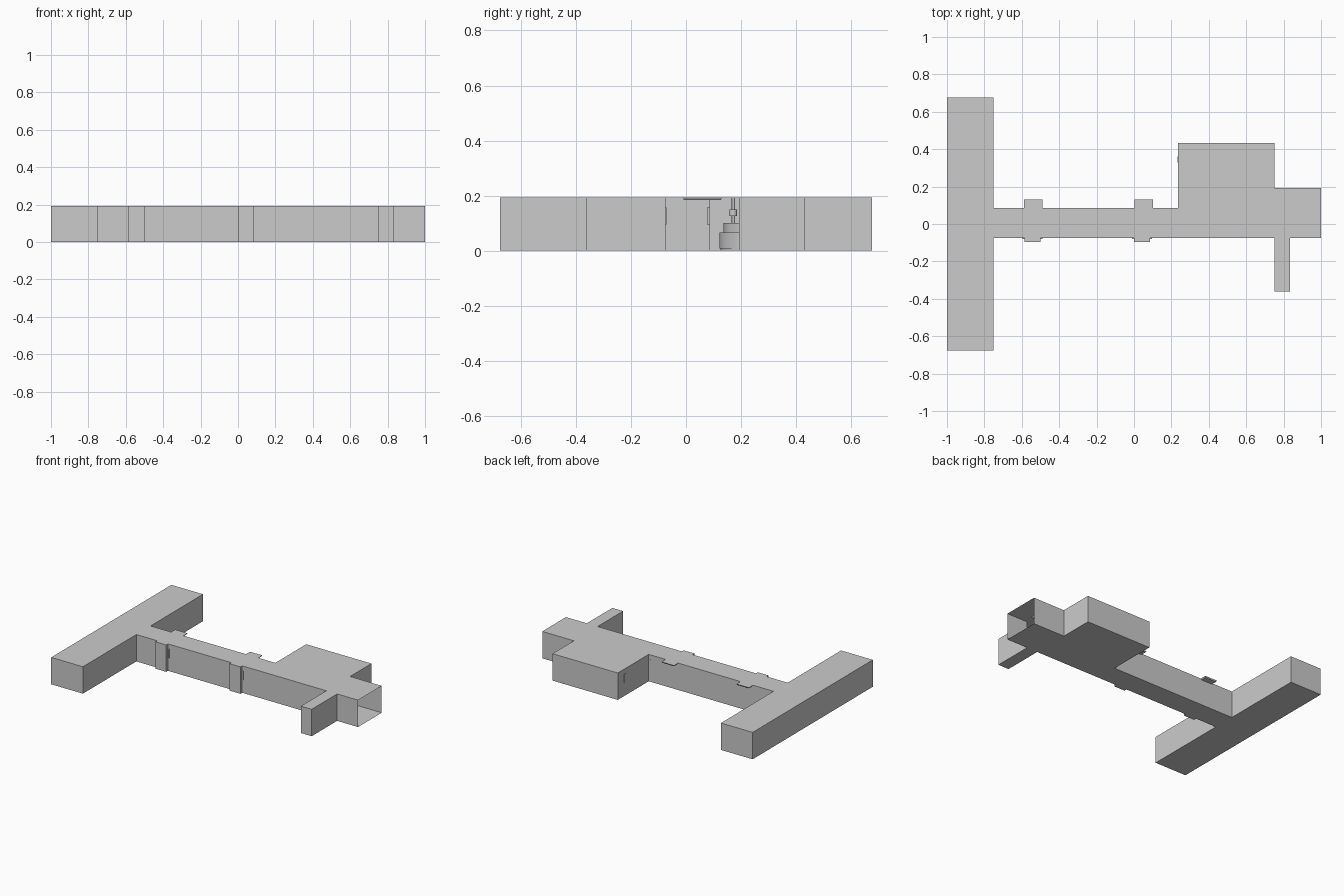
import bpy, bmesh, math

if "Cube" in bpy.data.objects:
    bpy.data.objects.remove(bpy.data.objects["Cube"])

H = 0.192


def make_object(name, bm):
    mesh = bpy.data.meshes.new(name)
    bm.to_mesh(mesh)
    bm.free()
    ob = bpy.data.objects.new(name, mesh)
    bpy.context.collection.objects.link(ob)
    return ob


def box(name, lo, hi, taper=0.0):
    bm = bmesh.new()
    bmesh.ops.create_cube(bm, size=1)
    for v in bm.verts:
        low = v.co.z < 0
        for i in range(3):
            v.co[i] = lo[i] + (v.co[i] + 0.5) * (hi[i] - lo[i])
        if low and taper:
            for i in (0, 1):
                mid = (lo[i] + hi[i]) / 2
                v.co[i] += taper if v.co[i] < mid else -taper
    return make_object(name, bm)


def cylinder(name, x, y, r, z0, z1, sides=24):
    bm = bmesh.new()
    bmesh.ops.create_cone(bm, cap_ends=True, segments=sides, radius1=r, radius2=r, depth=z1 - z0)
    bmesh.ops.translate(bm, verts=bm.verts, vec=(x, y, (z0 + z1) / 2))
    ob = make_object(name, bm)
    for p in ob.data.polygons:
        p.use_smooth = abs(p.normal.z) < 0.5
    return ob


# Thin-walled corridor shell: floor, ceiling and walls, open at the +x end
plan = [(-1, -0.677), (-0.75, -0.677), (-0.75, -0.075)]
doors = (-0.585, 0.0)
for x in doors:
    plan += [(x, -0.075), (x, -0.095), (x + 0.085, -0.095), (x + 0.085, -0.075)]
plan += [(0.75, -0.075), (0.75, -0.362), (0.835, -0.362), (0.835, -0.075),
         (1, -0.075), (1, 0.192), (0.75, 0.192), (0.75, 0.433),
         (0.235, 0.433), (0.235, 0.085), (-0.75, 0.085), (-0.75, 0.677), (-1, 0.677)]
bm = bmesh.new()
floor = [bm.verts.new((x, y, 0)) for x, y in plan]
roof = [bm.verts.new((x, y, H)) for x, y in plan]
bm.faces.new(floor[::-1])
bm.faces.new(roof)
for i, (a, b) in enumerate(zip(plan, plan[1:] + plan[:1])):
    if a[0] == 1 and b[0] == 1:
        continue
    j = (i + 1) % len(plan)
    bm.faces.new((floor[i], floor[j], roof[j], roof[i]))
make_object("corridor_shell", bm)

# Ceiling lamps and wall keypads beside each doorway
for i, x in enumerate((-0.588, 0.003, 0.755)):
    box(f"ceiling_lamp_{i}", (x, -0.012, 0.184), (x + 0.098, 0.131, H), 0.005)
for i, x in enumerate(doors):
    for s, dx in enumerate((-0.01, 0.086)):
        box(f"wall_keypad_{i}_{s}", (x + dx, -0.081, 0.095), (x + dx + 0.009, -0.071, 0.157))
box("room_keypad", (0.215, 0.076, 0.095), (0.225, 0.086, 0.157))
box("wall_panel", (0.233, 0.33, 0.095), (0.243, 0.362, 0.157))

# Round console in the large room
cx, cy = 0.49, 0.262
cylinder("console_base", cx, cy, 0.14, 0.008, 0.066)
cylinder("console_foot", cx, cy, 0.136, 0, 0.008)
cylinder("console_top", cx, cy, 0.125, 0.066, 0.1)
for i in range(4):
    a = i * math.pi / 2
    px, py = cx + 0.09 * math.cos(a), cy + 0.09 * math.sin(a)
    cylinder(f"console_post_{i}", px, py, 0.006, 0.1, H, 8)
    cylinder(f"console_collar_{i}", px, py, 0.014, 0.125, 0.15, 8)
